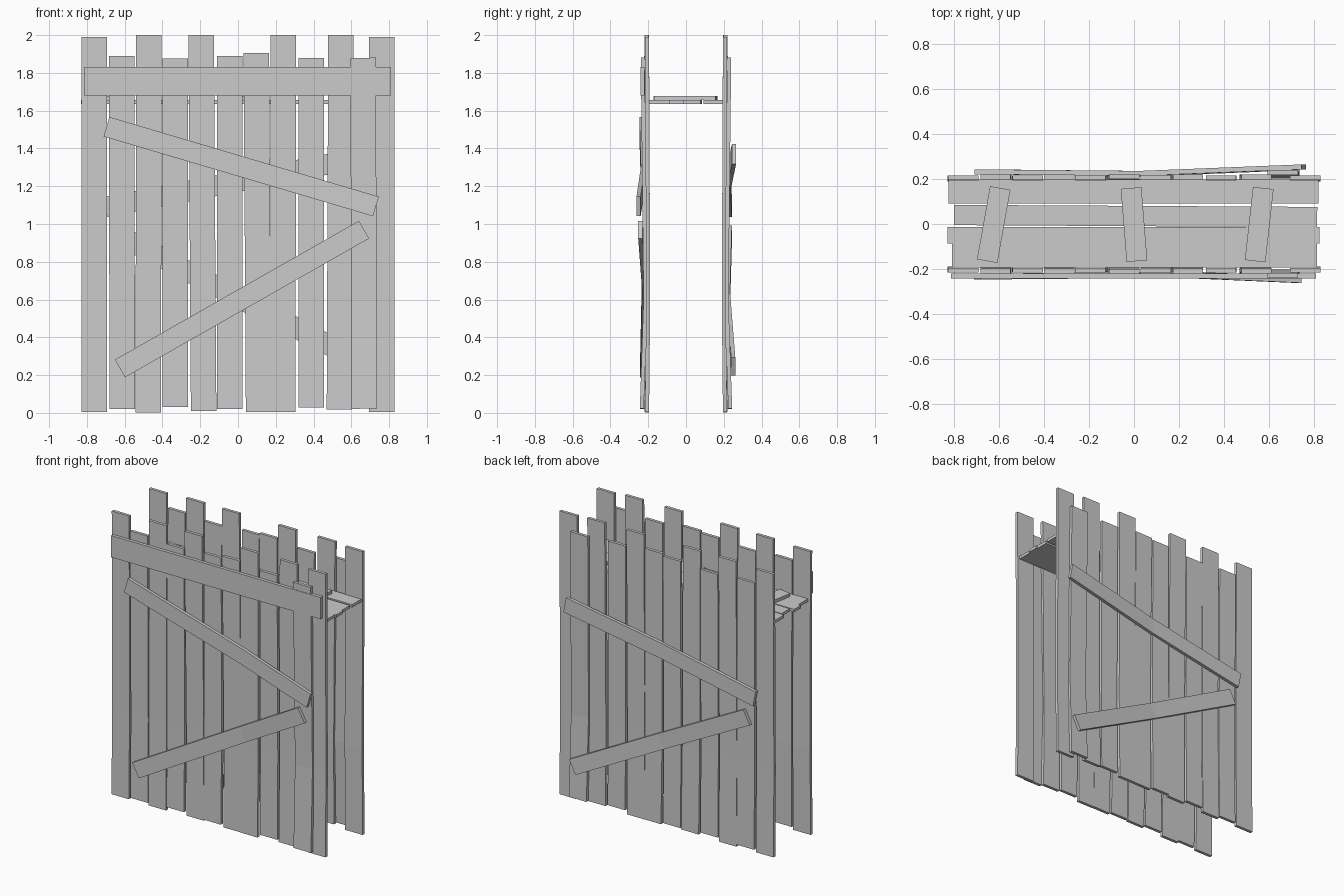
import bpy, bmesh
from mathutils import Vector


def board(name, path, widths, thick, normal):
    """Flat board swept along a path; normal is the thickness direction."""
    pts = [Vector(p) for p in path]
    n = Vector(normal)
    side = (pts[-1] - pts[0]).cross(n).normalized()
    bm = bmesh.new()
    rings = []
    for p, w in zip(pts, widths):
        rings.append([bm.verts.new(p + side * (w / 2 * a) + n * (thick / 2 * b))
                      for a, b in ((-1, -1), (1, -1), (1, 1), (-1, 1))])
    for r, s in zip(rings, rings[1:]):
        for i in range(4):
            j = (i + 1) % 4
            bm.faces.new((r[i], r[j], s[j], s[i]))
    bm.faces.new(rings[0][::-1])
    bm.faces.new(rings[-1])
    bmesh.ops.recalc_face_normals(bm, faces=bm.faces)
    me = bpy.data.meshes.new(name)
    bm.to_mesh(me)
    bm.free()
    ob = bpy.data.objects.new(name, me)
    bpy.context.collection.objects.link(ob)
    return ob


# Upright wall planks: centre x at bottom, centre x at top, bottom z, top z, depth
planks = [
    (-0.762, -0.760, 0.005, 1.99, 0.206), (-0.613, -0.616, 0.02, 1.89, 0.209),
    (-0.475, -0.472, 0.003, 2.00, 0.206), (-0.333, -0.332, 0.03, 1.875, 0.209),
    (-0.182, -0.195, 0.01, 2.00, 0.206), (-0.045, -0.043, 0.02, 1.89, 0.211),
    (0.109, 0.097, 0.005, 1.905, 0.207), (0.237, 0.240, 0.005, 2.00, 0.209),
    (0.389, 0.387, 0.028, 1.88, 0.206), (0.537, 0.545, 0.018, 2.00, 0.209),
    (0.669, 0.662, 0.022, 1.88, 0.229), (0.762, 0.762, 0.005, 1.99, 0.206),
]
for wall, sy in (("front", -1), ("back", 1)):
    for i, (xb, xt, zb, zt, d) in enumerate(planks):
        loose = d > 0.22
        bend = 0.214 if loose else d - 0.006
        foot = 0.234 if loose else d
        xm = xb + (xt - xb) * 0.3
        board(f"{wall}_plank_{i + 1}",
              [(xb, sy * foot, zb), (xm, sy * bend, 0.6), (xt, sy * d, zt)],
              (0.135, 0.135, 0.135), 0.021, (0, 1, 0))

# Horizontal rail on the front wall
board("front_rail", [(-0.815, -0.231, 1.755), (0.81, -0.231, 1.755)],
      (0.152, 0.152), 0.022, (0, 1, 0))


# Diagonal braces, bent outward over the loose plank
def brace(name, x0, z0, x1, z1, ys, bend):
    t = (bend - x0) / (x1 - x0)
    board(name, [(x0, ys[0], z0), (bend, ys[1], z0 + (z1 - z0) * t), (x1, ys[2], z1)],
          (0.108,) * 3, 0.022, (0, 1, 0))


brace("front_upper_brace", -0.696, 1.515, 0.73, 1.093, (-0.236, -0.228, -0.251), 0.2)
brace("front_lower_brace", -0.625, 0.235, 0.667, 0.97, (-0.232, -0.222, -0.242), 0.2)
brace("back_upper_brace", -0.70, 1.09, 0.755, 1.37, (0.232, 0.225, 0.254), 0.03)
brace("back_lower_brace", -0.64, 0.945, 0.70, 0.245, (0.232, 0.222, 0.25), 0.03)

# Walkway boards between the walls: y at left, y at right, width, x range
walkway = [(0.145, 0.145, 0.106, -0.825, 0.82), (0.04, 0.031, 0.09, -0.80, 0.815),
           (-0.05, -0.05, 0.074, -0.83, 0.825), (-0.14, -0.14, 0.106, -0.81, 0.815)]
for i, (ya, yb, w, xa, xb) in enumerate(walkway):
    board(f"walkway_board_{i + 1}", [(xa, ya, 1.646), (xb, yb, 1.646)],
          (w, w), 0.02, (0, 0, 1))

# Cross slats nailed over the walkway
for i, (x, dx) in enumerate(((-0.624, 0.029), (0.0, -0.013), (0.557, 0.018))):
    board(f"walkway_slat_{i + 1}", [(x - dx, -0.165, 1.667), (x + dx, 0.16, 1.667)],
          (0.092, 0.092), 0.022, (0, 0, 1))
